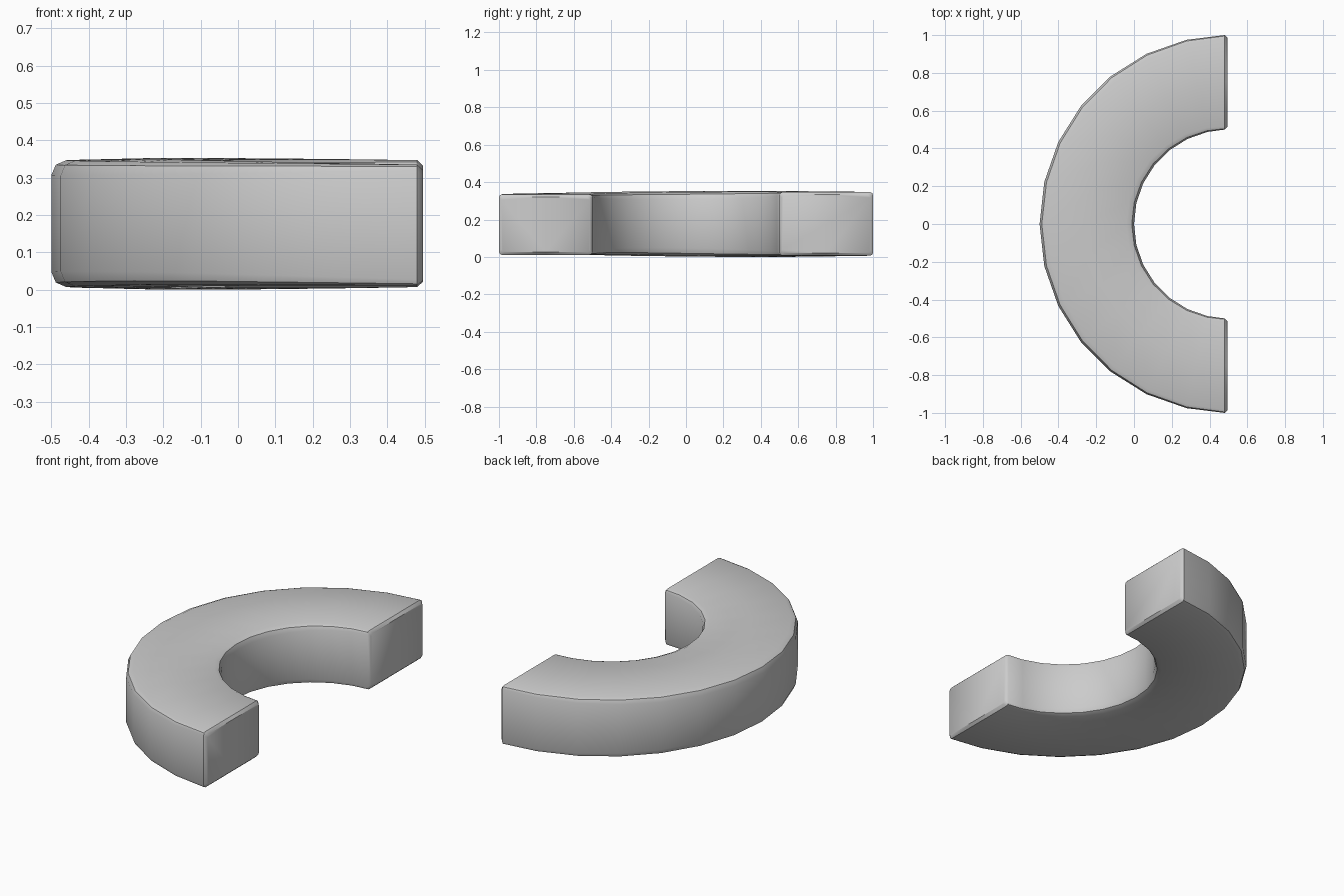
import bpy, bmesh
from math import sin, cos, pi, radians

if "Cube" in bpy.data.objects:
    bpy.data.objects.remove(bpy.data.objects["Cube"])

CX, R_IN, R_OUT, SEGS = 0.5, 0.5, 1.0, 14


def section(t, shrink=0.0):
    """Rounded rectangular cross-section (radius, z) at fraction t of the arc."""
    swell = sin(pi * t)
    lift = sin(pi * min(1.0, t / 1.3))
    b = 0.016 + 0.024 * swell                 # edge rounding, larger mid-arc
    lo = 0.011 - 0.011 * max(0.0, sin(pi * (t - 0.25) / 0.85)) + shrink
    hi = 0.335 + 0.018 * lift - shrink        # slightly crowned top
    ri, ro = R_IN + shrink, R_OUT - shrink
    c = 0.005 * swell
    k = 0.3 * b
    mid = (ri + ro) / 2
    return [(ri + b, lo + c), (mid, lo), (ro - b, lo + c),
            (ro - k, lo + c + k), (ro, lo + c + b),
            (ro, hi - c - b), (ro - k, hi - c - k), (ro - b, hi - c),
            (mid, hi), (ri + b, hi - c),
            (ri + k, hi - c - k), (ri, hi - c - b),
            (ri, lo + c + b), (ri + k, lo + c + k)]


# Half ring swept from the -y end round to the +y end
bm = bmesh.new()
rings = []


def add_ring(t, shift=0.0, shrink=0.0):
    a = radians(270) - pi * t
    rings.append([bm.verts.new((CX + r * cos(a) + shift, r * sin(a), z))
                  for r, z in section(t, shrink)])


add_ring(0, -0.005, 0.014)
add_ring(0, -0.020)
for i in range(1, SEGS):
    add_ring(i / SEGS)
add_ring(1, -0.020)
add_ring(1, -0.005, 0.014)

for p, q in zip(rings, rings[1:]):
    n = len(p)
    for j in range(n):
        bm.faces.new((p[j], p[(j + 1) % n], q[(j + 1) % n], q[j]))

# Flat end caps
bm.faces.new(rings[0])
bm.faces.new(rings[-1])
bmesh.ops.recalc_face_normals(bm, faces=bm.faces)

mesh = bpy.data.meshes.new("half_ring")
bm.to_mesh(mesh)
bm.free()
obj = bpy.data.objects.new("half_ring", mesh)
bpy.context.collection.objects.link(obj)
bpy.context.view_layer.objects.active = obj
obj.select_set(True)
bpy.ops.object.shade_smooth_by_angle(angle=radians(40))
